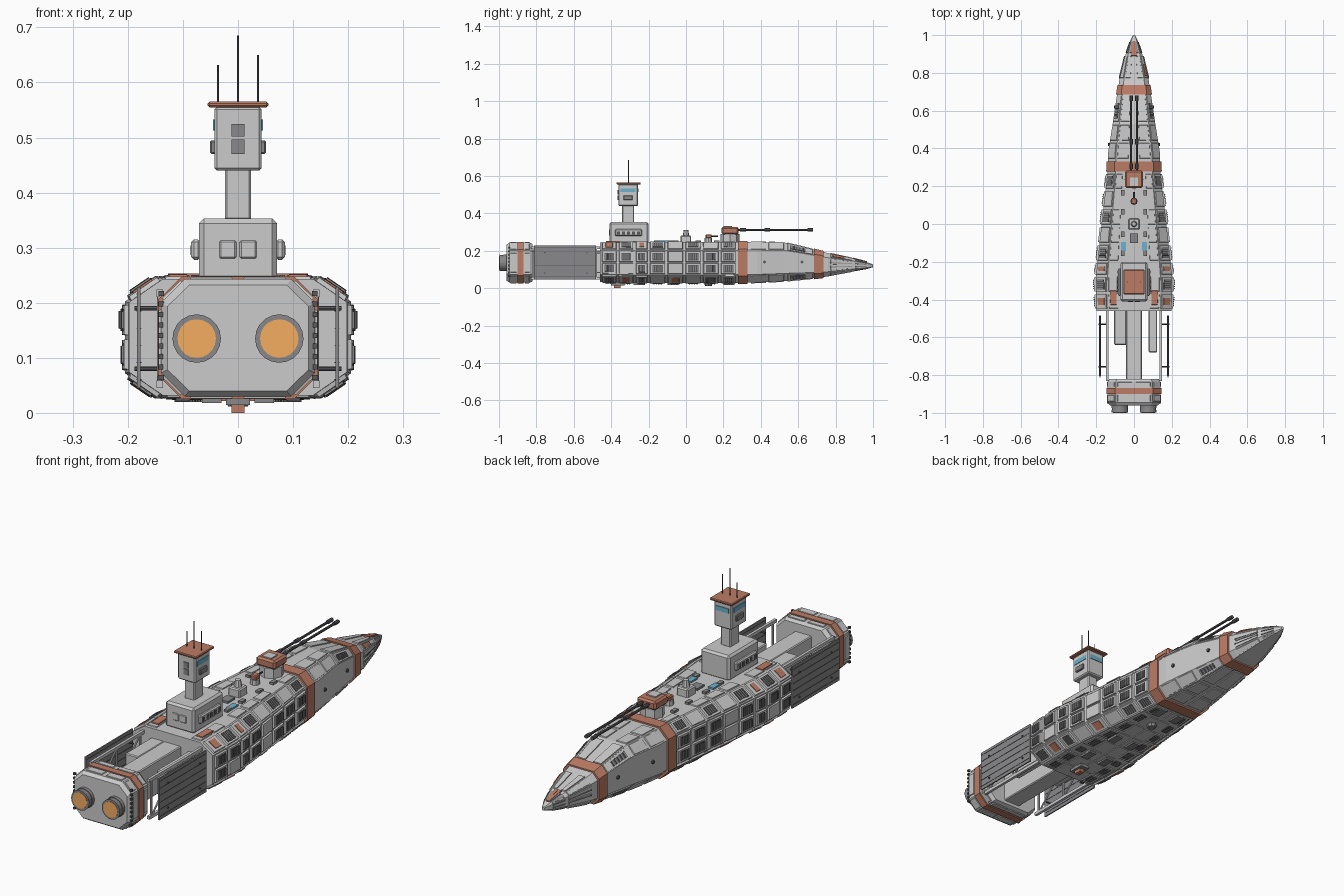
import bpy, bmesh, math, random
from mathutils import Vector, Matrix

if "Cube" in bpy.data.objects:
    bpy.data.objects.remove(bpy.data.objects["Cube"])
random.seed(4)

def mat(name, c):
    m = bpy.data.materials.new(name)
    m.diffuse_color = (*c, 1)
    m.use_nodes = True
    m.node_tree.nodes["Principled BSDF"].inputs["Base Color"].default_value = m.diffuse_color
    return m
RED, DARK, MID = mat("rust_red", (.5, .2, .13)), mat("dark", (.1, .1, .11)), mat("mid_grey", (.25, .25, .26))
BLUE, GLOW = mat("window_blue", (.15, .45, .6)), mat("engine_glow", (.9, .42, .12))
parts = {}

def bm_of(name, m=None, bevel=0):
    if name not in parts:
        parts[name] = (bmesh.new(), m, bevel)
    return parts[name][0]

def box(name, lo, hi, m=None, bevel=0, mirror=False):
    bm = bm_of(name, m, bevel)
    for s in ((1, -1) if mirror else (1,)):
        c = [(a + b) / 2 for a, b in zip(lo, hi)]
        d = [b - a for a, b in zip(lo, hi)]
        bmesh.ops.create_cube(bm, size=1, matrix=Matrix.Translation((c[0] * s, c[1], c[2])) @ Matrix.Diagonal((*d, 1)))

def rod(name, a, b, r, m=None, r2=None, n=8):
    a, b = Vector(a), Vector(b)
    rot = (b - a).to_track_quat('Z', 'Y').to_matrix().to_4x4()
    bmesh.ops.create_cone(bm_of(name, m), cap_ends=True, segments=n, radius1=r, radius2=r if r2 is None else r2,
                          depth=(b - a).length, matrix=Matrix.Translation((a + b) / 2) @ rot)

# hull stations: y, half width, bottom z, top z
HULL = [(-.46, .198, .032, .243), (-.3, .205, .028, .246), (-.2, .194, .028, .246), (.05, .166, .028, .246),
        (.25, .141, .028, .246), (.38, .137, .03, .246), (.53, .113, .038, .243), (.70, .087, .055, .202),
        (.76, .078, .063, .187), (.9, .044, .09, .157), (.97, .02, .103, .138), (1, .006, .112, .127)]
STERN = [(-.96, .128, .04, .232), (-.945, .14, .03, .243), (-.835, .14, .03, .243), (-.82, .13, .036, .236)]

def half(y, st):
    for a, b in zip(st, st[1:]):
        if y <= b[0] + 1e-6:
            break
    t = (y - a[0]) / (b[0] - a[0])
    w, zb, zt = [p + (q - p) * t for p, q in zip(a[1:], b[1:])]
    c = (zt - zb) * .2
    tw = w * .69
    return [Vector(p) for p in ((0, y, zt), (tw, y, zt), (w, y, zt - c), (w, y, zb + c), (tw, y, zb), (0, y, zb))]

def loft(name, ys, st, grow=0, m=None):
    bm, rings = bm_of(name, m), []
    for y in ys:
        h = half(y, st)[1:5]
        mid = (h[0].z + h[3].z) / 2
        h = [Vector((p.x + grow, y, p.z + math.copysign(grow, p.z - mid))) for p in h]
        ring = h + [Vector((-p.x, p.y, p.z)) for p in reversed(h)]
        rings.append([bm.verts.new(p) for p in ring])
    for a, b in zip(rings, rings[1:]):
        for i in range(8):
            bm.faces.new((a[i], a[i - 1], b[i - 1], b[i]))
    bm.faces.new(rings[0])
    bm.faces.new(rings[-1][::-1])

def plate(name, k, u0, u1, y0, y1, h, m=None, st=HULL, sides=(1, -1), inset=.004):
    """raised tapered plate on hull strip k (0 deck, 1 upper chamfer, 2 side, 3 lower chamfer, 4 keel)"""
    bm = bm_of(name, m)
    A, B = half(y0, st), half(y1, st)
    q = [A[k].lerp(A[k + 1], u0), A[k].lerp(A[k + 1], u1), B[k].lerp(B[k + 1], u1), B[k].lerp(B[k + 1], u0)]
    n = (q[2] - q[0]).cross(q[3] - q[1]).normalized()
    c = sum(q, Vector()) / 4
    if n.dot(c - Vector((0, c.y, .137))) < 0:
        n = -n
    top = [p + n * h + (c - p).normalized() * inset for p in q]
    for s in sides:
        v = [bm.verts.new((p.x * s, p.y, p.z)) for p in [p - n * .004 for p in q] + top]
        for f in ((0, 1, 2, 3), (4, 5, 6, 7), *[(i, (i + 1) % 4, (i + 1) % 4 + 4, i + 4) for i in range(4)]):
            bm.faces.new([v[i] for i in f])

def vent(k, u0, u1, y0, y1, h, n=5):
    plate("vent_recesses", k, u0, u1, y0, y1, h, DARK, inset=.001)
    for i in range(n):
        a = y0 + (y1 - y0) * (i + .3) / n
        plate("vent_slats", k, u0 + .03, u1 - .03, a, a + (y1 - y0) * .45 / n, h + .003, MID, inset=.0005)

# main hull and stern block with red bands
loft("main_hull", [s[0] for s in HULL], HULL)
loft("stern_block", [s[0] for s in STERN], STERN)
loft("red_bands", (.278, .33), HULL, .007, RED)
loft("red_bands", (.685, .735), HULL, .006, RED)
loft("red_bands", (-.90, -.868), STERN, .005, RED)

# armour plating and vents over the midships
edges = [-.455, -.365, -.275, -.2, -.105, -.01, .085, .18, .272]
for i, (a, b) in enumerate(zip(edges, edges[1:])):
    a, b = a + .006, b - .006
    for k, u0, u1 in ((1, .06, .94), (2, .03, .48), (2, .52, .97), (3, .06, .94)):
        plate("armour_plates", k, u0, u1, a, b, .008)
        r, m = random.random(), (u1 - u0) * .15
        if (k == 1 and i in (0, 2)) or (k == 3 and i in (1, 4)):
            plate("red_hatches", k, u0 + m, u1 - m, a + .018, b - .018, .011, RED)
        elif r < .8:
            vent(k, u0 + m, u1 - m, a + .013, b - .013, .0095)
    if i not in (2, 6):
        plate("deck_plates", 0, .62, .97, a, b, .004)
        plate("deck_plates", 4, .05, .45, a, b, .004)
    plate("deck_plates", 4, .5, .95, a, b, .003)
    vent(4, .15, .4, a + .015, b - .015, .005, 4)
plate("red_hatches", 0, .66, .92, -.43, -.35, .008, RED)
# forward plating
for a, b in ((.345, .43), (.44, .525), (.54, .68)):
    for k, u0, u1 in ((0, .3, .94), (1, .06, .94), (3, .06, .94), (4, .1, .9)):
        plate("bow_plates", k, u0, u1, a, b, .004)
vent(1, .25, .8, .555, .64, .005)
vent(3, .25, .8, .555, .64, .005)
for k, u0, u1 in ((0, .35, .9), (1, .1, .9), (2, .08, .46), (2, .54, .92), (3, .1, .9)):
    plate("bow_plates", k, u0, u1, .77, .89, .004)
    plate("bow_ribs", k, u0 + .1, u1 - .1, .905, .965, .003, MID, inset=.002)
plate("bow_ribs", 2, .3, .36, .77, .89, .006, MID, inset=.001)
plate("bow_ribs", 2, .64, .7, .77, .89, .006, MID, inset=.001)
plate("red_hatches", 0, 0, .5, .89, .968, .005, RED, inset=.001)
plate("red_hatches", 1, .2, .8, .78, .85, .007, RED, sides=(1,))
for y in (.42, .62):
    for s in (1, -1):
        x = half(y, HULL)[2].x * s
        rod("side_thrusters", (x * .95, y, .14), (x + .006 * s, y, .14), .008, DARK)

# stern plating and engines
for a, b in ((-.94, -.905), (-.862, -.837)):
    for k in range(5):
        plate("stern_plates", k, .08, .92, a, b, .004, None, STERN)
for i in range(9):
    for s in (1, -1):
        z = .06 + i * .019
        box("stern_ribs", (.134 if s > 0 else -.144, -.95, z), (.144 if s > 0 else -.134, -.94, z + .009), DARK)
for s in (1, -1):
    for r0, r1, y0, y1 in ((.044, .044, -.955, -.975), (.042, .044, -.975, -.998)):
        rod("engine_nozzles", (.075 * s, y0, .135), (.075 * s, y1, .135), r0, MID, r1, 20)
    rod("engine_glow", (.075 * s, -.99, .135), (.075 * s, -1, .135), .035, GLOW, n=20)

# open truss section: spine, tanks, rails, braces and radiator panels
box("spine", (-.042, -.83, .05), (.042, -.45, .2), bevel=.004)
box("cargo_blocks", (-.105, -.64, .09), (-.04, -.45, .2), bevel=.004)
box("cargo_blocks", (.078, -.68, .08), (.122, -.45, .19), bevel=.004)
for z in (.045, .21):
    box("truss_rails", (.136, -.83, z), (.148, -.45, z + .014), mirror=True)
for s in (1, -1):
    for y in (-.81, -.645, -.48):
        rod("truss_braces", (.142 * s, y, .05), (.142 * s, y, .215), .005)
    for y in (-.81, -.645):
        rod("truss_braces", (.142 * s, y, .05), (.142 * s, y + .165, .215), .004)
    for y in (-.755, -.53):
        for z in (.08, .19):
            rod("radiator_mounts", (.14 * s, y, z), (.188 * s, y, z), .004, DARK)
box("radiator_panels", (.177, -.812, .045), (.183, -.482, .229), MID, mirror=True)
for i in range(6):
    z = .06 + i * .031
    box("radiator_lines", (.1755, -.806, z), (.1845, -.488, z + .0015), DARK, mirror=True)

# command tower
box("tower_base", (-.071, -.41, .24), (.071, -.2, .353), bevel=.009)
box("tower_base_pods", (.068, -.38, .278), (.085, -.235, .315), bevel=.005, mirror=True)
for i in range(5):
    box("tower_base_windows", (.08, -.37 + i * .027, .287), (.0865, -.353 + i * .027, .304), DARK, mirror=True)
box("tower_base_doors", (.003, -.413, .28), (.034, -.405, .313), bevel=.003, mirror=True)
box("tower_neck", (-.024, -.341, .35), (.024, -.277, .445), bevel=.004)
box("tower_head", (-.043, -.362, .44), (.043, -.256, .556), bevel=.005)
box("tower_roof", (-.055, -.372, .555), (.055, -.242, .565), RED, bevel=.003)
box("tower_windows", (.04, -.35, .513), (.0455, -.27, .533), BLUE, mirror=True)
box("tower_windows", (-.032, -.258, .513), (.032, -.253, .533), BLUE)
box("tower_head_pods", (.04, -.335, .47), (.051, -.285, .495), MID, bevel=.003, mirror=True)
box("tower_head_hatches", (-.012, -.366, .47), (.012, -.36, .496), MID)
box("tower_head_hatches", (-.012, -.366, .502), (.012, -.36, .525), MID)
for x, z in ((-.036, .632), (0, .685), (.036, .65)):
    rod("antennas", (x, -.307, .56), (x, -.307, z), .002, DARK, n=6)

# twin gun turret
rod("turret_base", (0, .235, .24), (0, .235, .29), .05, n=8)
box("turret", (-.047, .19, .288), (.047, .282, .328), RED, bevel=.008)
box("turret_hatch", (-.022, .2, .325), (.022, .245, .333))
for s in (1, -1):
    rod("gun_barrels", (.015 * s, .27, .312), (.015 * s, .68, .312), .0055, DARK)
    for y in (.29, .42, .65):
        rod("gun_collars", (.015 * s, y, .312), (.015 * s, y + .03, .312), .0085, DARK)

# deck details
box("deck_housing", (-.028, -.03, .24), (.028, .028, .282), bevel=.005)
rod("deck_dome", (0, 0, .28), (0, 0, .31), .017, None, .012)
rod("small_turret_base", (0, .12, .24), (0, .12, .268), .02)
box("small_turret", (-.015, .105, .266), (.015, .137, .288), RED, bevel=.004)
rod("small_barrel", (0, .13, .278), (0, .17, .278), .004, DARK)
box("deck_skylights", (.042, -.142, .24), (.068, -.095, .2535), BLUE, mirror=True)
for y in (-.17, -.07, .05, .15):
    box("deck_boxes", (.05, y, .24), (.068, y + .03, .256), MID, mirror=True)
box("deck_hatch", (-.02, -.1, .24), (.02, -.05, .255), MID)

# keel details
box("keel_pod", (-.022, -.4, .014), (.022, -.33, .032), MID)
box("keel_turret", (-.012, -.385, 0), (.012, -.35, .018), RED)
rod("keel_dome", (0, .12, .035), (0, .12, .012), .026, MID, .018)
for y in (-.28, -.1, .2):
    box("keel_boxes", (.03, y, .018), (.065, y + .06, .032), MID, mirror=True)

# turn every collected part into an object
for name, (bm, m, bevel) in parts.items():
    bmesh.ops.recalc_face_normals(bm, faces=bm.faces)
    me = bpy.data.meshes.new(name)
    bm.to_mesh(me)
    bm.free()
    if m:
        me.materials.append(m)
    ob = bpy.data.objects.new(name, me)
    bpy.context.collection.objects.link(ob)
    if bevel:
        mod = ob.modifiers.new("bevel", 'BEVEL')
        mod.width, mod.segments = bevel, 1
